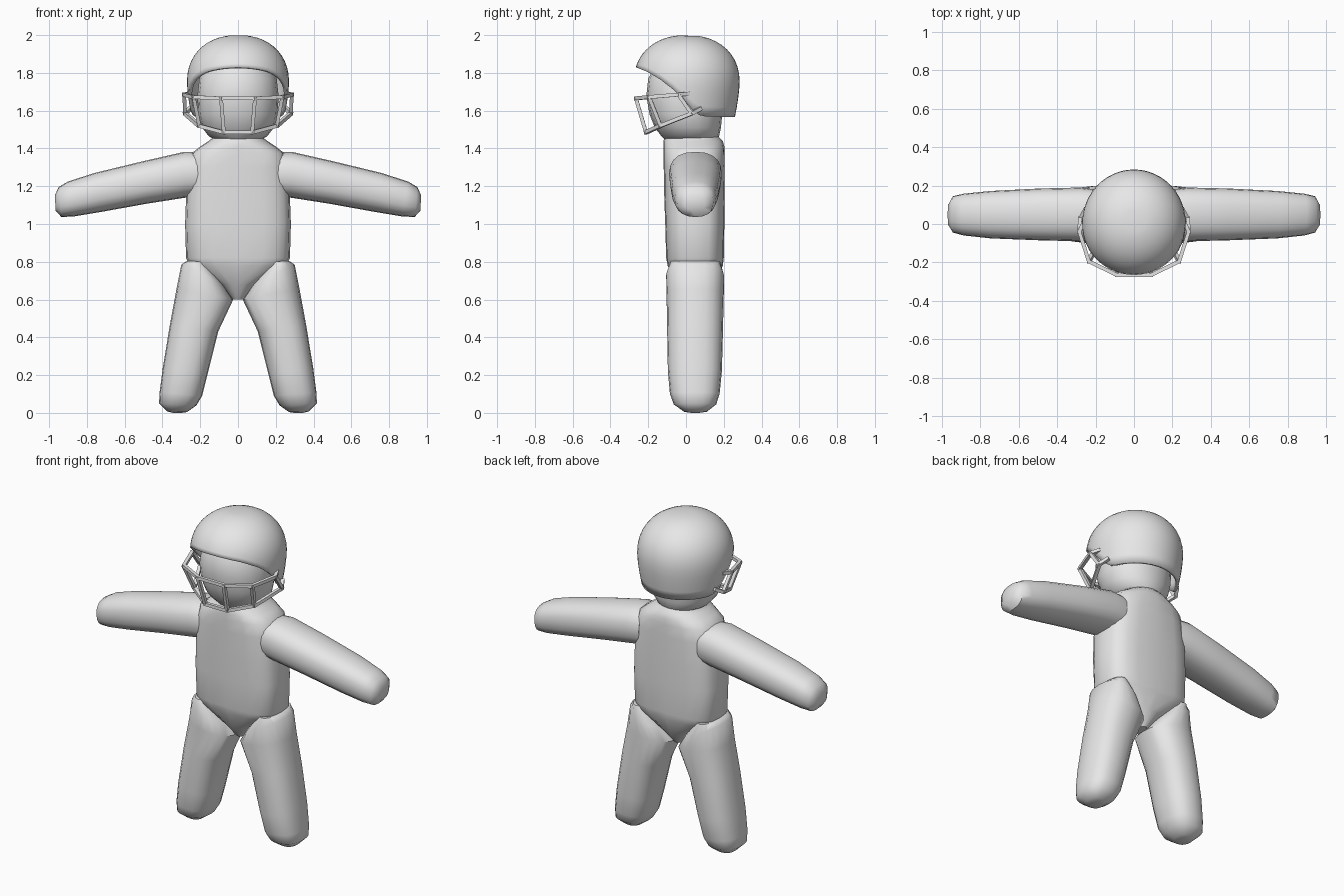
import bpy, bmesh, math
from mathutils import Vector

cube = bpy.data.objects.get("Cube")
if cube:
    bpy.data.objects.remove(cube, do_unlink=True)

grey = bpy.data.materials.new("light grey")
grey.use_nodes = True
grey.diffuse_color = (0.8, 0.8, 0.8, 1)
grey.node_tree.nodes["Principled BSDF"].inputs["Base Color"].default_value = (0.8, 0.8, 0.8, 1)


def finish(bm, name, angle=40):
    """Turn a bmesh into a smooth-shaded object."""
    bmesh.ops.recalc_face_normals(bm, faces=bm.faces)
    mesh = bpy.data.meshes.new(name)
    bm.to_mesh(mesh)
    bm.free()
    mesh.materials.append(grey)
    ob = bpy.data.objects.new(name, mesh)
    bpy.context.collection.objects.link(ob)
    bpy.ops.object.select_all(action='DESELECT')
    ob.select_set(True)
    bpy.context.view_layer.objects.active = ob
    bpy.ops.object.shade_smooth_by_angle(angle=math.radians(angle))
    return ob


def skin(bm, rings, cap_start=True, cap_end=True):
    """Join rings of points with quads."""
    rows = [[bm.verts.new(p) for p in ring] for ring in rings]
    n = len(rows[0])
    for a, b in zip(rows, rows[1:]):
        for i in range(n):
            j = (i + 1) % n
            bm.faces.new((a[i], a[j], b[j], b[i]))
    if cap_start:
        bm.faces.new(rows[0])
    if cap_end:
        bm.faces.new(rows[-1])


def ring(p, q, y0, y1, power=2.0, n=20):
    """Rounded cross-section spanning p to q (x, z pairs) and y0 to y1."""
    mid = Vector(((p[0] + q[0]) / 2, (y0 + y1) / 2, (p[1] + q[1]) / 2))
    u = Vector(((p[0] - q[0]) / 2, 0, (p[1] - q[1]) / 2))
    v = Vector((0, (y1 - y0) / 2, 0))
    pts = []
    for i in range(n):
        a = 2 * math.pi * i / n
        c, s = math.cos(a), math.sin(a)
        pts.append(mid + u * math.copysign(abs(c) ** (2 / power), c)
                   + v * math.copysign(abs(s) ** (2 / power), s))
    return pts


def upright(name, sections):
    bm = bmesh.new()
    skin(bm, [ring((hx, z), (-hx, z), y0, y1, k) for z, hx, y0, y1, k in sections])
    return finish(bm, name)


# Torso with pelvis wedge and neck: z, half width, back and front, squareness
upright("torso", [
    (0.60, 0.03, 0.00, 0.10, 2.0), (0.68, 0.10, -0.06, 0.16, 2.2),
    (0.78, 0.255, -0.097, 0.195, 3.0), (0.82, 0.275, -0.105, 0.20, 3.2),
    (1.00, 0.28, -0.11, 0.203, 3.2), (1.14, 0.275, -0.115, 0.205, 3.2),
    (1.30, 0.262, -0.118, 0.205, 3.0), (1.375, 0.245, -0.12, 0.205, 2.8),
    (1.41, 0.20, -0.12, 0.203, 2.5), (1.44, 0.155, -0.12, 0.195, 2.2),
    (1.46, 0.13, -0.11, 0.175, 2.0), (1.50, 0.12, -0.09, 0.15, 2.0)])

# Head
upright("head", [
    (1.445, 0.12, -0.11, 0.16, 2.0), (1.465, 0.155, -0.13, 0.175, 2.0),
    (1.51, 0.19, -0.165, 0.185, 2.1), (1.58, 0.21, -0.193, 0.192, 2.1),
    (1.68, 0.215, -0.21, 0.20, 2.1), (1.77, 0.205, -0.20, 0.19, 2.0),
    (1.86, 0.16, -0.15, 0.15, 2.0), (1.92, 0.07, -0.07, 0.07, 2.0)])

# Limbs: upper or outer point, lower or inner point, y range
ARM = [((0.20, 1.38), (0.20, 1.15), -0.08, 0.18),
       ((0.285, 1.382), (0.275, 1.14), -0.09, 0.19),
       ((0.50, 1.333), (0.48, 1.108), -0.085, 0.185),
       ((0.76, 1.27), (0.73, 1.063), -0.075, 0.172),
       ((0.90, 1.225), (0.87, 1.040), -0.06, 0.158),
       ((0.95, 1.195), (0.935, 1.037), -0.045, 0.145),
       ((0.97, 1.15), (0.965, 1.07), -0.005, 0.10)]
LEG = [((0.27, 0.805), (0.17, 0.80), -0.08, 0.18),
       ((0.30, 0.785), (0.08, 0.68), -0.105, 0.20),
       ((0.325, 0.66), (0.025, 0.60), -0.103, 0.20),
       ((0.36, 0.47), (0.105, 0.43), -0.10, 0.196),
       ((0.398, 0.24), (0.162, 0.20), -0.096, 0.19),
       ((0.415, 0.11), (0.19, 0.09), -0.085, 0.178),
       ((0.418, 0.05), (0.22, 0.04), -0.065, 0.16),
       ((0.375, 0.008), (0.27, 0.004), -0.01, 0.11),
       ((0.345, 0.0), (0.30, 0.0), 0.03, 0.07)]
for limb, rows in (("arm", ARM), ("leg", LEG)):
    for side, s in (("left", 1), ("right", -1)):
        bm = bmesh.new()
        skin(bm, [ring((s * p[0], p[1]), (s * q[0], q[1]), y0, y1, 2.4)
                  for p, q, y0, y1 in rows])
        finish(bm, f"{side}_{limb}", 50)

# Helmet shell: rim height follows y, open at the face
RIM = [(-0.28, 1.83), (-0.21, 1.805), (-0.14, 1.765), (-0.07, 1.71),
       (0.00, 1.64), (0.05, 1.585), (0.09, 1.57), (0.30, 1.565)]


def rim_height(y):
    for (y0, z0), (y1, z1) in zip(RIM, RIM[1:]):
        if y <= y1:
            return z0 + (z1 - z0) * max(0, y - y0) / (y1 - y0)
    return RIM[-1][1]


def shell_radius(z):
    if z > 1.75:
        return max(0, 1 - ((z - 1.75) / 0.25) ** 2.2) ** (1 / 2.2)
    return 1 - 0.09 * ((1.75 - z) / 0.185) ** 1.5


bm = bmesh.new()
N, ROWS = 48, 14
rings = []
for r in range(1, ROWS + 1):
    row = []
    for i in range(N):
        a = 2 * math.pi * i / N
        low = rim_height(0.28 * math.sin(a))
        t = r / ROWS
        z = 2.0 - (2.0 - low) * t ** 1.7
        k = shell_radius(z)
        row.append((0.27 * k * math.cos(a), 0.004 + 0.28 * k * math.sin(a), z))
    rings.append(row)
skin(bm, rings, cap_end=False)
helmet = finish(bm, "helmet", 50)
solid = helmet.modifiers.new("thickness", 'SOLIDIFY')
solid.thickness = 0.018
solid.offset = -1


# Face guard: two bent bars joined by uprights
def bar(bm, a, b, radius=0.013):
    a, b = Vector(a), Vector(b)
    d = (b - a).normalized()
    u = d.cross(Vector((0, 0, 1)) if abs(d.z) < 0.8 else Vector((0, 1, 0))).normalized()
    v = d.cross(u)
    corners = [u + v, v - u, -u - v, u - v]
    skin(bm, [[end + c * radius * 0.75 for c in corners]
              for end in (a - d * 0.006, b + d * 0.006)])


UPPER = [(0.09, -0.265, 1.665), (0.235, -0.195, 1.672),
         (0.285, -0.04, 1.685), (0.262, 0.01, 1.69)]
LOWER = [(0.075, -0.212, 1.485), (0.205, -0.135, 1.52),
         (0.28, 0.03, 1.585), (0.255, 0.075, 1.61)]


def mirrored(p):
    return (-p[0], p[1], p[2])


bm = bmesh.new()
for path in (UPPER, LOWER):
    full = [mirrored(p) for p in reversed(path)] + path
    for a, b in zip(full, full[1:]):
        bar(bm, a, b)
for a, b in list(zip(UPPER, LOWER))[:3]:
    bar(bm, a, b)
    bar(bm, mirrored(a), mirrored(b))
finish(bm, "face_guard", 30)
